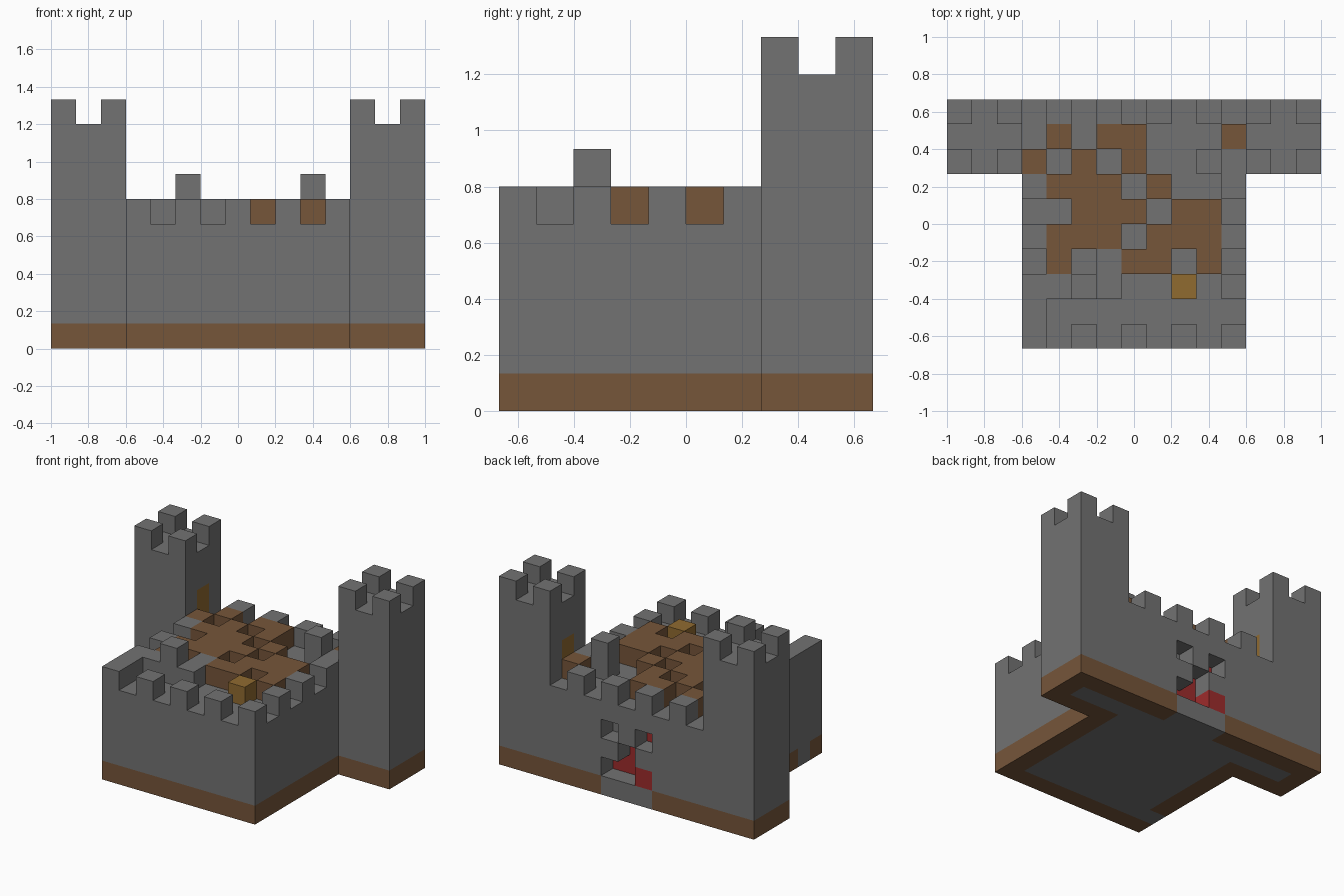
import bpy
import bmesh
from mathutils import Vector

old = bpy.data.objects.get("Cube")
if old:
    bpy.data.objects.remove(old, do_unlink=True)

U = 2 / 15  # edge of one building block

# Flat colours
COLORS = {
    "stone_gray": (0.17, 0.17, 0.17),
    "earth_brown": (0.18, 0.092, 0.042),
    "amber_wood": (0.28, 0.145, 0.03),
    "banner_red": (0.34, 0.025, 0.025),
}
mats = {}
for name, rgb in COLORS.items():
    mat = bpy.data.materials.new(name)
    mat.use_nodes = True
    mat.diffuse_color = (*rgb, 1)
    mat.node_tree.nodes["Principled BSDF"].inputs["Base Color"].default_value = (*rgb, 1)
    mats[name] = mat
GRAY, BROWN, AMBER, RED = COLORS

grid = {}  # block position -> (part, colour)


def fill(part, color, xs, ys, zs):
    for x in xs:
        for y in ys:
            for z in zs:
                grid[x, y, z] = (part, color)


BODY_X, BODY_Y = range(3, 12), range(10)
TOWERS = {"right_tower": range(0, 3), "left_tower": range(12, 15)}

# Keep walls and corner towers with battlements
fill("keep", GRAY, BODY_X, BODY_Y, range(5))
for part, xs in TOWERS.items():
    fill(part, GRAY, xs, range(7, 10), range(9))
    fill(part, GRAY, (xs[0], xs[-1]), (7, 9), [9])

# Amber doors from the towers onto the roof
for x in (2, 12):
    fill("tower_doors", AMBER, [x], [8], (5, 6))

# Earth foundation around the outline, stone floor inside
footprint = {(x, y) for x, y, z in grid if z == 0}
for x, y in footprint:
    inside = all((x + a, y + b) in footprint for a in (-1, 0, 1) for b in (-1, 0, 1))
    fill("floor" if inside else "foundation", GRAY if inside else BROWN, [x], [y], [0])
fill("floor", GRAY, (6, 7, 8), [9], [0])
fill("floor", GRAY, [3], [1], [0])

# Crumbled back gate: open blocks, with red remains behind
for x, z in ((8, 3), (6, 3), (7, 2), (8, 1), (7, 1)):
    del grid[x, 9, z]
for x, y, z in ((6, 9, 1), (7, 8, 1), (8, 8, 1), (7, 8, 2), (6, 8, 3)):
    fill("gate_remains", RED, [x], [y], [z])

# Roof plan, back row first: G stone, T tall stone, B earth, A amber
ROOF = [
    ".G.G.G.G.",
    ".B.BB...B",
    "B.B.B..TG",
    "GBBB.B..G",
    "..BBB.BB.",
    "GBBB.BBBG",
    ".B.GBB.B.",
    "GGTG..A.G",
    "G........",
    "G.G.G.G.G",
]
KINDS = {
    "G": ("battlements", GRAY, [5]),
    "T": ("battlements", GRAY, (5, 6)),
    "B": ("roof_earth", BROWN, [5]),
    "A": ("roof_chest", AMBER, [5]),
}
for row, line in enumerate(ROOF):
    for col, char in enumerate(line):
        if char in KINDS:
            part, color, zs = KINDS[char]
            fill(part, color, [3 + col], [9 - row], zs)


# One mesh per part, made of the exposed block faces
def build(part):
    bm = bmesh.new()
    used = []
    for pos, (owner, color) in grid.items():
        if owner != part:
            continue
        if color not in used:
            used.append(color)
        center = Vector(pos) + Vector((0.5, 0.5, 0.5)) - Vector((7.5, 5, 0))
        for axis in range(3):
            for sign in (-1, 1):
                near = list(pos)
                near[axis] += sign
                if tuple(near) in grid:
                    continue
                n, a, b = Vector(), Vector(), Vector()
                n[axis] = sign / 2
                a[(axis + 1) % 3] = 0.5
                b[(axis + 2) % 3] = sign / 2
                corners = (n - a - b, n + a - b, n + a + b, n - a + b)
                face = bm.faces.new([bm.verts.new((center + c) * U) for c in corners])
                face.material_index = used.index(color)
    bmesh.ops.remove_doubles(bm, verts=bm.verts, dist=U / 100)
    mesh = bpy.data.meshes.new(part)
    bm.to_mesh(mesh)
    bm.free()
    for color in used:
        mesh.materials.append(mats[color])
    bpy.context.collection.objects.link(bpy.data.objects.new(part, mesh))


for part in sorted({owner for owner, color in grid.values()}):
    build(part)
